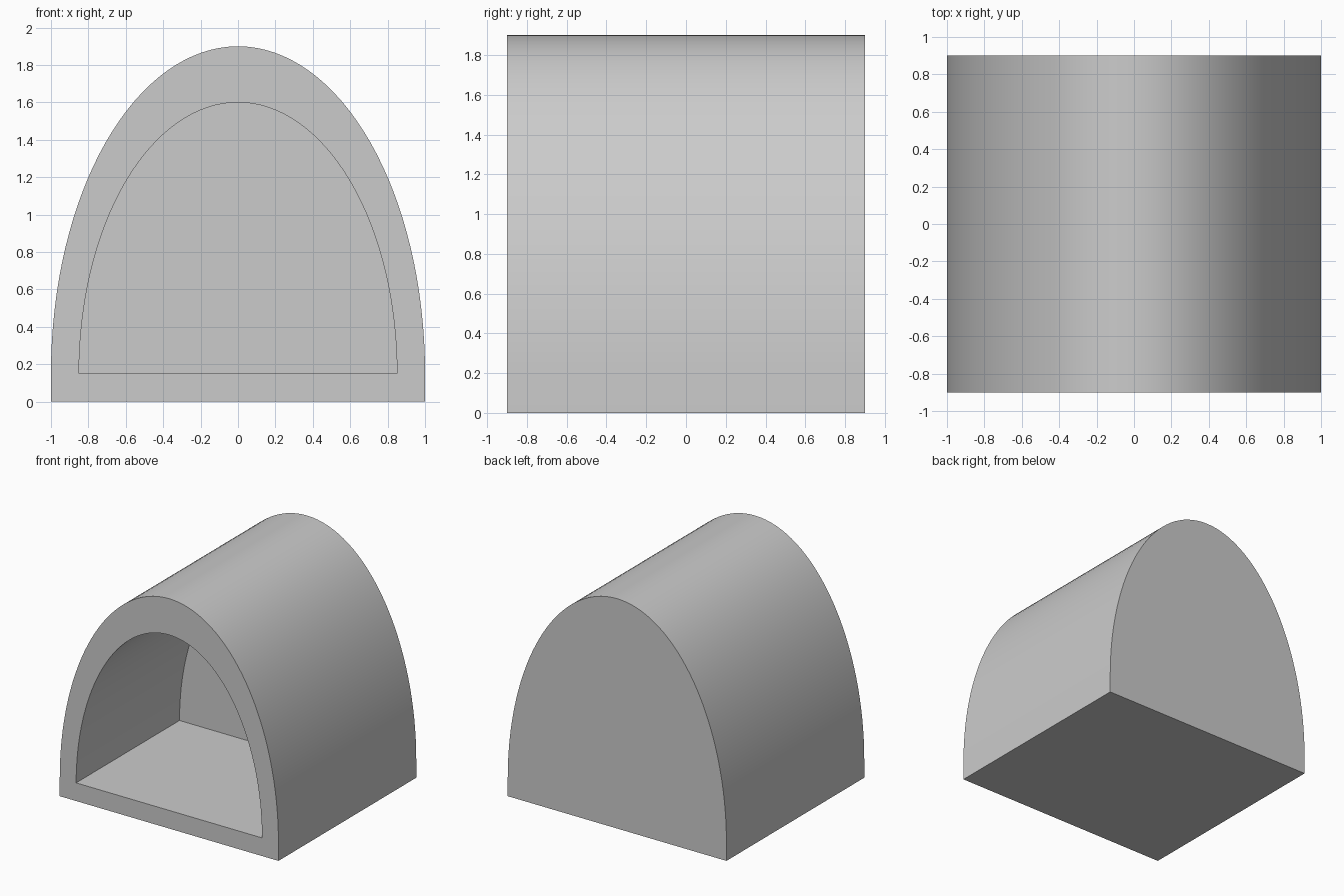
import bpy
import bmesh
from math import cos, sin, pi, radians

if "Cube" in bpy.data.objects:
    bpy.data.objects.remove(bpy.data.objects["Cube"])

SEGMENTS = 64
FLOOR = 0.15           # height of the base slab and of the arch springing
FRONT, BACK = -0.9, 0.9
RECESS = 0.45          # position of the inner back wall

# Material
grey = bpy.data.materials.new("plain grey")
grey.use_nodes = True
colour = (0.6, 0.6, 0.6, 1)
grey.diffuse_color = colour
grey.node_tree.nodes["Principled BSDF"].inputs["Base Color"].default_value = colour

bm = bmesh.new()


def arch(half_width, top, y):
    """Half-elliptical arch, from the +x springing to the -x springing."""
    angles = [pi * i / SEGMENTS for i in range(SEGMENTS + 1)]
    return [bm.verts.new((half_width * cos(a), y, FLOOR + (top - FLOOR) * sin(a)))
            for a in angles]


def feet(y):
    """Bottom corners that close the outer arch, -x first."""
    return [bm.verts.new((x, y, 0)) for x in (-1, 1)]


def bridge(a, b, closed=True):
    """Quads between two matching rows of vertices."""
    for i in range(len(a) if closed else len(a) - 1):
        j = (i + 1) % len(a)
        bm.faces.new((a[i], a[j], b[j], b[i]))


# Outer shell with its solid back
outer_arch, front_feet = arch(1, 1.9, FRONT), feet(FRONT)
outer_back = arch(1, 1.9, BACK) + feet(BACK)
bridge(outer_arch + front_feet, outer_back)
bm.faces.new(outer_back)

# Recessed chamber: vault, floor and inner back wall
inner_front = arch(0.85, 1.6, FRONT)
inner_back = arch(0.85, 1.6, RECESS)
bridge(inner_front, inner_back)
bm.faces.new(inner_back)

# Front rim around the opening, and the slab edge below it
bridge(outer_arch, inner_front, closed=False)
bm.faces.new((outer_arch[-1], *front_feet, outer_arch[0],
              inner_front[0], inner_front[-1]))

bmesh.ops.recalc_face_normals(bm, faces=bm.faces)
mesh = bpy.data.meshes.new("arched_shelter")
bm.to_mesh(mesh)
bm.free()
mesh.materials.append(grey)

shelter = bpy.data.objects.new("arched_shelter", mesh)
bpy.context.collection.objects.link(shelter)
bpy.ops.object.select_all(action="DESELECT")
shelter.select_set(True)
bpy.context.view_layer.objects.active = shelter
bpy.ops.object.shade_smooth_by_angle(angle=radians(30))
